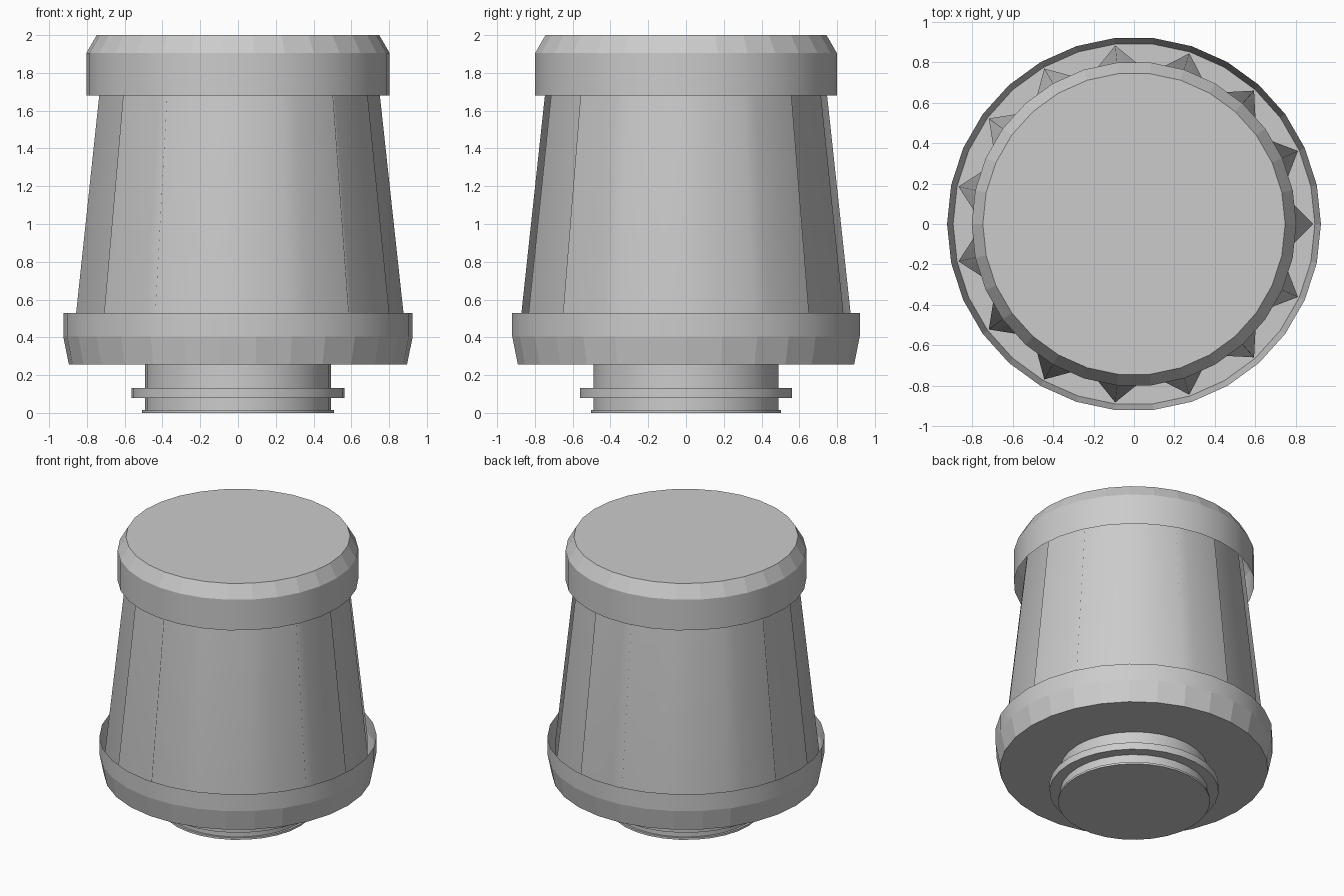
import bpy, bmesh
from math import cos, sin, pi, radians

if "Cube" in bpy.data.objects:
    bpy.data.objects.remove(bpy.data.objects["Cube"])

SIDES = 30


def lathe(name, profile, angle=35, cap_first=False, cap_last=False, valley=1.0,
          flat_chamfer=False):
    """Spin (radius, z) points into a 30-sided shell; odd columns scale by valley."""
    bm = bmesh.new()
    rings = []
    for r, z in profile:
        ring = []
        for i in range(SIDES):
            a = 2 * pi * i / SIDES
            k = r * (valley if i % 2 else 1)
            ring.append(bm.verts.new((k * cos(a), k * sin(a), z)))
        rings.append(ring)
    for lo, hi in zip(rings, rings[1:]):
        for i in range(SIDES):
            j = (i + 1) % SIDES
            bm.faces.new((lo[i], lo[j], hi[j], hi[i]))
    if cap_first:
        bm.faces.new(rings[0][::-1])
    if cap_last:
        bm.faces.new(rings[-1])
    mesh = bpy.data.meshes.new(name)
    bm.to_mesh(mesh)
    bm.free()
    ob = bpy.data.objects.new(name, mesh)
    bpy.context.collection.objects.link(ob)
    bpy.ops.object.select_all(action='DESELECT')
    ob.select_set(True)
    bpy.context.view_layer.objects.active = ob
    bpy.ops.object.shade_smooth_by_angle(angle=radians(angle))
    if flat_chamfer:
        for p in ob.data.polygons:
            p.use_smooth = abs(p.normal.z) < 0.1
    return ob


# Neck with bottom lip and clamp flange
lathe("neck", [(0.507, 0), (0.507, 0.015), (0.492, 0.015), (0.492, 0.08),
               (0.565, 0.08), (0.565, 0.132), (0.492, 0.132), (0.492, 0.255)],
      cap_first=True)

# Lower cup: closed floor, open top
lathe("base_cup", [(0.895, 0.255), (0.925, 0.405), (0.925, 0.53)],
      cap_first=True, flat_chamfer=True)

# Tapered filter body: 15 deep pleats, smooth shaded
lathe("pleated_filter", [(0.888, 0.26), (0.888, 0.42), (0.717, 1.995)],
      angle=180, valley=0.843)

# Upper cap: chamfered top, open underneath
lathe("top_cap", [(0.803, 1.68), (0.803, 1.905), (0.748, 2.0)],
      cap_last=True, flat_chamfer=True)
